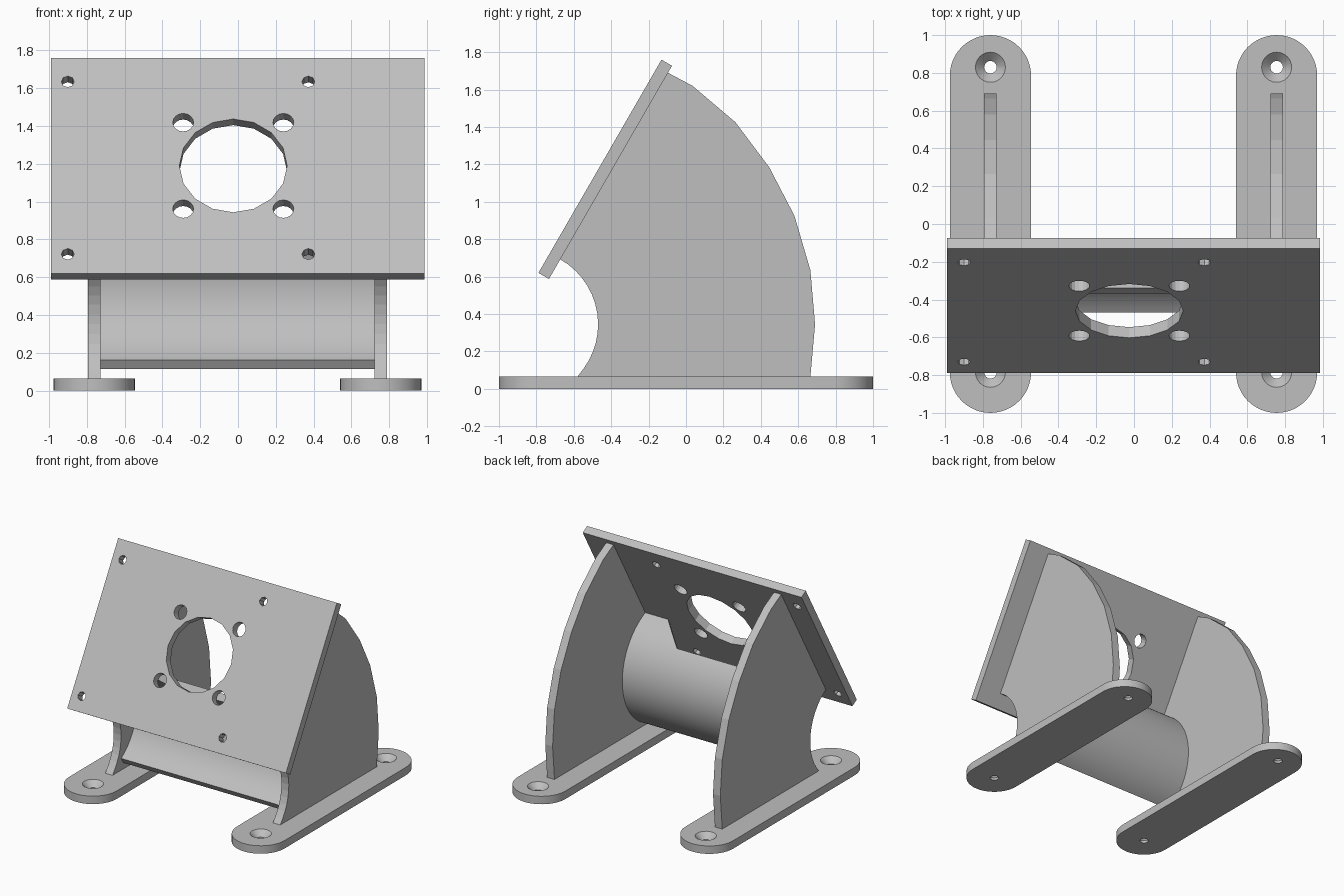
import bpy, bmesh
from math import sin, cos, radians, pi
from mathutils import Matrix, Vector

cube = bpy.data.objects.get("Cube")
if cube:
    bpy.data.objects.remove(cube, do_unlink=True)

grey = bpy.data.materials.new("light_grey")
grey.use_nodes = True
colour = (0.52, 0.52, 0.52, 1)
grey.diffuse_color = colour
grey.node_tree.nodes["Principled BSDF"].inputs["Base Color"].default_value = colour


def arc(cx, cy, r, start, end, steps):
    angles = [radians(start + (end - start) * i / steps) for i in range(steps + 1)]
    return [(cx + r * cos(a), cy + r * sin(a)) for a in angles]


def finish(name, bm, matrix=None):
    bmesh.ops.recalc_face_normals(bm, faces=bm.faces)
    if matrix:
        bm.transform(matrix)
    mesh = bpy.data.meshes.new(name)
    bm.to_mesh(mesh)
    bm.free()
    mesh.materials.append(grey)
    obj = bpy.data.objects.new(name, mesh)
    bpy.context.scene.collection.objects.link(obj)
    return obj


def prism(name, points, axis, low, high, matrix=None):
    """Extrude a 2D outline along one axis."""
    def place(p):
        co = list(p)
        co.insert(axis, low)
        return co
    bm = bmesh.new()
    face = bm.faces.new([bm.verts.new(place(p)) for p in points])
    moved = bmesh.ops.extrude_face_region(bm, geom=[face])["geom"]
    shift = Vector((0, 0, 0))
    shift[axis] = high - low
    bmesh.ops.translate(bm, vec=shift, verts=[v for v in moved if isinstance(v, bmesh.types.BMVert)])
    return finish(name, bm, matrix)


def cone(x, y, low, high, r_low, r_high, sides, matrix=None):
    """Round cutter standing along local z."""
    bm = bmesh.new()
    spot = Matrix.Translation((x, y, (low + high) / 2)) @ Matrix.Rotation(pi / 2, 4, "Z")
    bmesh.ops.create_cone(bm, cap_ends=True, segments=sides, radius1=r_low,
                          radius2=r_high, depth=high - low, matrix=spot)
    return finish("cutter", bm, matrix)


def cut(obj, cutters):
    """Subtract the cutters, bake the result and discard them."""
    for c in cutters:
        c.hide_render = True
        mod = obj.modifiers.new("cut", "BOOLEAN")
        mod.operation = "DIFFERENCE"
        mod.solver = "EXACT"
        mod.object = c
    graph = bpy.context.evaluated_depsgraph_get()
    mesh = bpy.data.meshes.new_from_object(obj.evaluated_get(graph))
    obj.modifiers.clear()
    obj.data = mesh
    for c in cutters:
        bpy.data.objects.remove(c, do_unlink=True)


def smooth(obj):
    bpy.ops.object.select_all(action="DESELECT")
    obj.select_set(True)
    bpy.context.view_layer.objects.active = obj
    bpy.ops.object.shade_smooth_by_angle(angle=radians(30))


FOOT = 0.065
HOLE_X = -0.025

# Tilted face plate, built flat in its own frame with the front face at local z = 0
tilt = Matrix.Translation((0, -0.46, 1.19)) @ Matrix.Rotation(radians(60), 4, "X")
plate = prism("face_plate", [(-0.99, -0.658), (0.985, -0.658), (0.985, 0.658), (-0.99, 0.658)],
              2, -0.065, 0, tilt)
holes = [(HOLE_X, 0, 0.285, 16)]
holes += [(HOLE_X + sx * 0.265, sy * 0.264, 0.055, 16) for sx in (-1, 1) for sy in (-1, 1)]
holes += [(x, y, 0.034, 8) for x in (-0.9, 0.372) for y in (-0.54, 0.513)]
cut(plate, [cone(x, y, -0.2, 0.2, r, r, n, tilt) for x, y, r, n in holes])

# Side plates: concave front, straight edge against the face plate, faceted back
outline = arc(-0.87, 0.345, 0.4, -44, 61, 14)
outline[0] = (-0.58, FOOT)
outline += [(-0.1, 1.692), (0.035, 1.62), (0.265, 1.425), (0.445, 1.185),
            (0.58, 0.925), (0.665, 0.635), (0.69, 0.345), (0.665, FOOT)]

# Long rounded feet with countersunk holes
for side, centre in (("right", -0.76), ("left", 0.755)):
    prism(side + "_side_plate", outline, 0, centre - 0.033, centre + 0.033)
    ends = arc(centre, 0.785, 0.215, 0, 180, 24) + arc(centre, -0.785, 0.215, 180, 360, 24)
    foot = prism(side + "_foot", ends, 2, 0, FOOT)
    cutters = []
    for y in (-0.785, 0.83):
        cutters.append(cone(centre, y, -0.1, 0.1, 0.033, 0.033, 24))
        cutters.append(cone(centre, y, 0.02, FOOT + 0.01, 0.033, 0.09, 24))
    cut(foot, cutters)
    smooth(foot)

# Curved brace between the side plates, notched behind the centre hole
shell = arc(-0.7, 0.53, 0.49, -58, 68, 40) + arc(-0.7, 0.53, 0.435, 69, -58, 40)
brace = prism("curved_brace", shell, 0, -0.73, 0.725)
notch = [(HOLE_X + 0.605, 0), (HOLE_X + 0.342, -0.271), (HOLE_X - 0.342, -0.271), (HOLE_X - 0.605, 0)]
cut(brace, [prism("cutter", notch, 1, -0.45, 0.2, tilt)])
smooth(brace)
